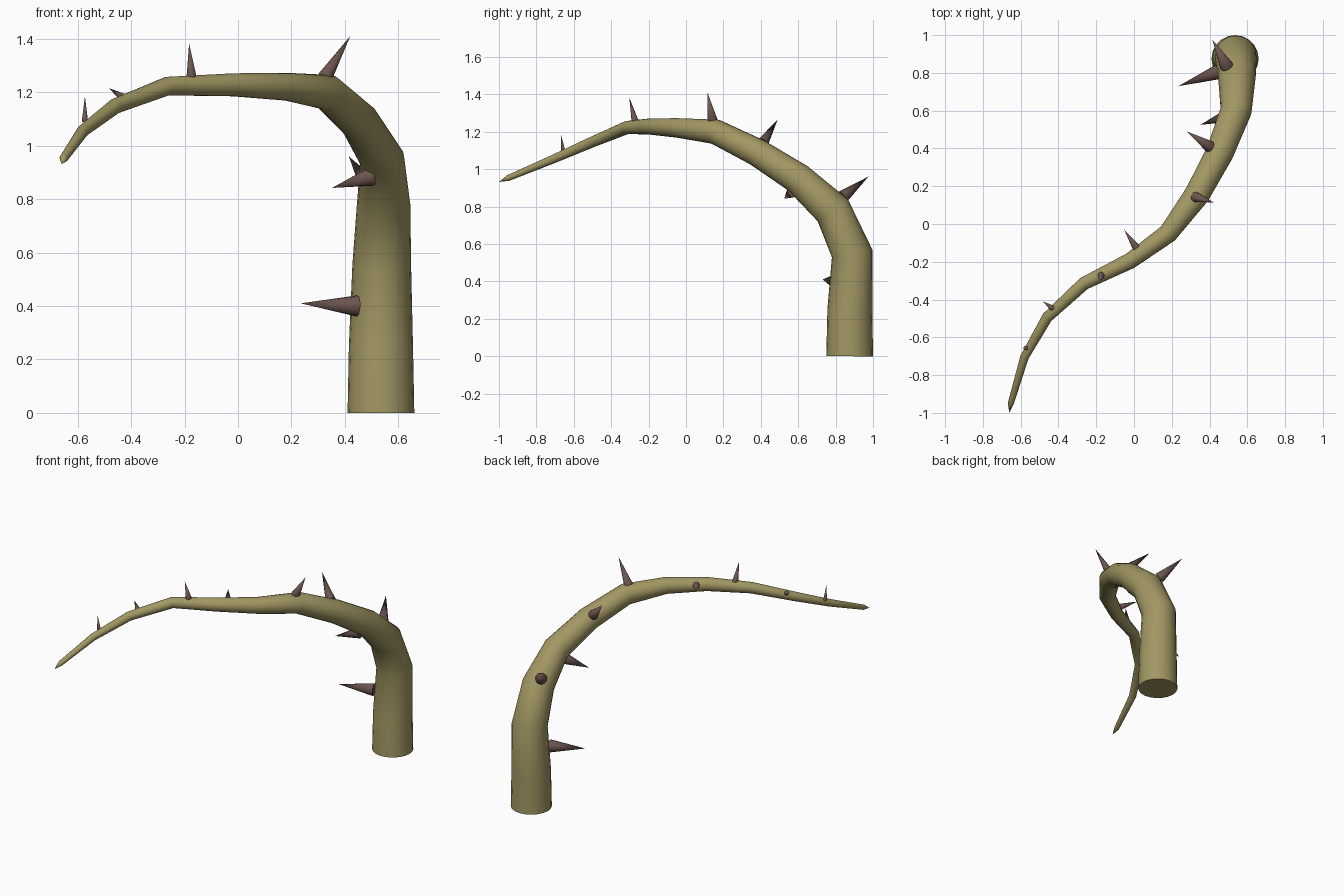
import bpy, bmesh
from math import cos, sin, pi
from mathutils import Vector

if "Cube" in bpy.data.objects:
    bpy.data.objects.remove(bpy.data.objects["Cube"])


def material(name, rgb):
    m = bpy.data.materials.new(name)
    m.diffuse_color = (*rgb, 1)
    m.use_nodes = True
    m.node_tree.nodes["Principled BSDF"].inputs["Base Color"].default_value = m.diffuse_color
    return m


def make_object(name, bm, mat, angle):
    bmesh.ops.recalc_face_normals(bm, faces=bm.faces)
    mesh = bpy.data.meshes.new(name)
    bm.to_mesh(mesh)
    bm.free()
    ob = bpy.data.objects.new(name, mesh)
    bpy.context.collection.objects.link(ob)
    mesh.materials.append(mat)
    bpy.ops.object.select_all(action='DESELECT')
    ob.select_set(True)
    bpy.context.view_layer.objects.active = ob
    bpy.ops.object.shade_smooth_by_angle(angle=angle)
    return ob


def tube(bm, path, sides):
    """Tapered tube through (point, radius) rings; a zero radius gives an apex."""
    pts = [Vector(p[:3]) for p in path]
    prev, u = None, Vector((1, 0, 0))
    for i, p in enumerate(pts):
        d_in = (p - pts[i - 1]).normalized() if i else None
        d_out = (pts[i + 1] - p).normalized() if i + 1 < len(pts) else None
        t = (d_in + d_out).normalized() if d_in and d_out else (d_in or d_out)
        u = u - t * u.dot(t)
        if u.length < 0.05:
            u = t.orthogonal()
        u.normalize()
        v = t.cross(u)
        r = path[i][3]
        if r == 0:
            apex = bm.verts.new(p)
            for k in range(sides):
                bm.faces.new((prev[k], prev[(k + 1) % sides], apex))
            continue
        ring = [bm.verts.new(p + r * (u * cos(2 * pi * k / sides) + v * sin(2 * pi * k / sides)))
                for k in range(sides)]
        if prev:
            for k in range(sides):
                j = (k + 1) % sides
                bm.faces.new((prev[k], prev[j], ring[j], ring[k]))
        else:
            bm.faces.new(ring)
        prev = ring


green = material("stem_olive", (0.36, 0.31, 0.125))
brown = material("thorn_brown", (0.15, 0.09, 0.078))

# Arching stem: x, y, z, radius
stem = [
    (0.535, 0.875, 0.0, 0.125), (0.535, 0.876, 0.25, 0.12),
    (0.538, 0.888, 0.55, 0.110), (0.545, 0.785, 0.78, 0.100),
    (0.54, 0.60, 0.95, 0.083), (0.455, 0.38, 1.09, 0.074),
    (0.335, 0.158, 1.20, 0.067), (0.18, -0.05, 1.221, 0.052),
    (-0.02, -0.195, 1.228, 0.043), (-0.265, -0.315, 1.223, 0.035),
    (-0.46, -0.495, 1.148, 0.029), (-0.58, -0.705, 1.056, 0.023),
    (-0.652, -0.95, 0.953, 0.016), (-0.66, -1.0, 0.932, 0),
]
bm = bmesh.new()
tube(bm, stem, 20)
make_object("stem", bm, green, 0.7)

# Thorns: base point, tip point, base radius
thorns = [
    ((0.445, 0.805, 0.40), (0.235, 0.73, 0.41), 0.04),
    ((0.50, 0.575, 0.885), (0.352, 0.525, 0.842), 0.036),
    ((0.49, 0.835, 0.85), (0.415, 0.975, 0.96), 0.036),
    ((0.40, 0.41, 1.14), (0.28, 0.49, 1.265), 0.031),
    ((0.325, 0.143, 1.255), (0.42, 0.115, 1.41), 0.028),
    ((0.012, -0.125, 1.238), (-0.052, -0.03, 1.26), 0.021),
    ((-0.174, -0.272, 1.255), (-0.183, -0.303, 1.383), 0.019),
    ((-0.43, -0.447, 1.18), (-0.482, -0.41, 1.215), 0.016),
    ((-0.573, -0.656, 1.09), (-0.573, -0.668, 1.185), 0.012),
]
for i, (base, tip, r) in enumerate(thorns, 1):
    bm = bmesh.new()
    tube(bm, [(*base, r), (*tip, 0)], 12)
    make_object(f"thorn_{i}", bm, brown, 0.7)
